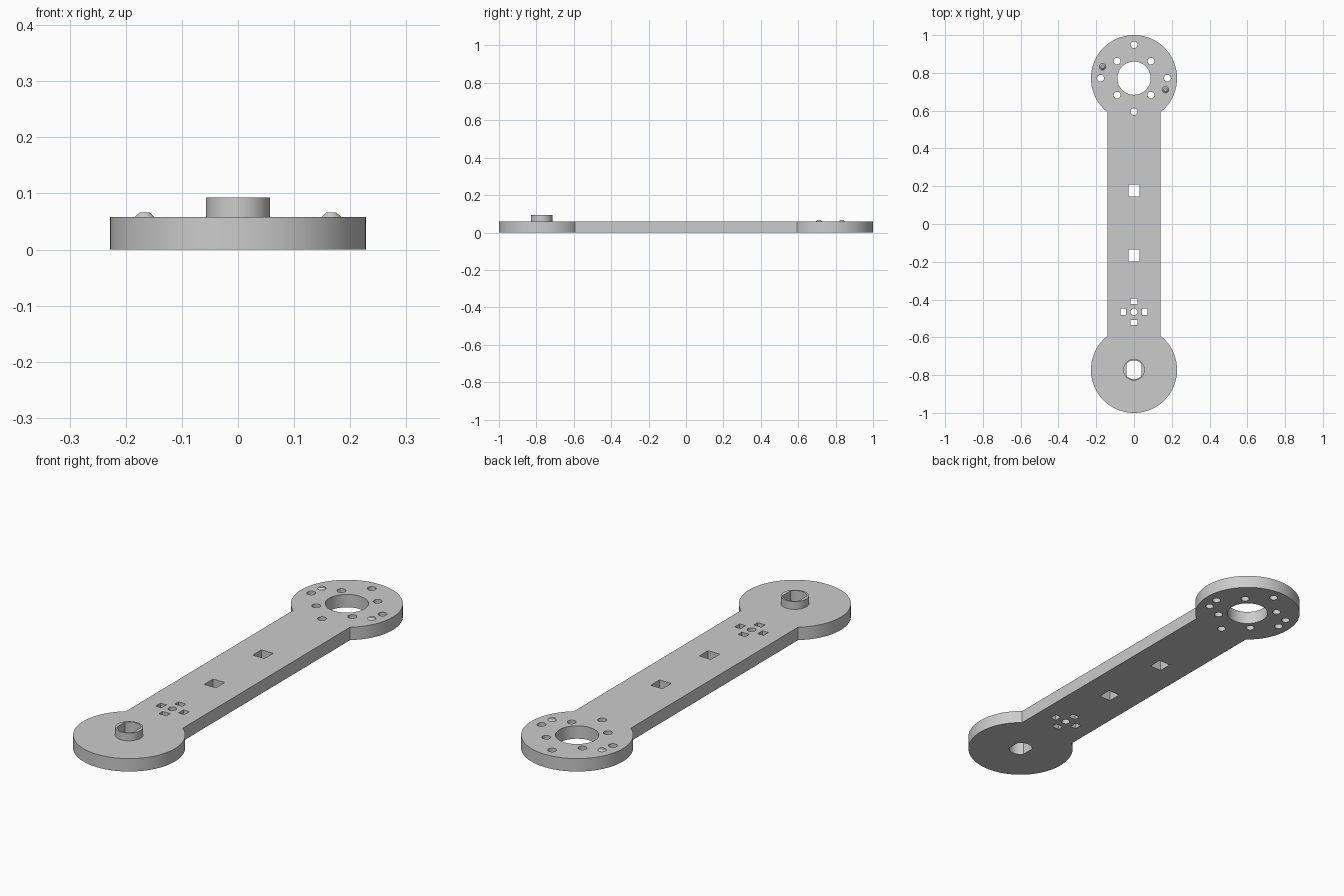
import bpy, bmesh, math

if "Cube" in bpy.data.objects:
    bpy.data.objects.remove(bpy.data.objects["Cube"])

T = 0.058            # plate thickness
BOSS_TOP = 0.093
R, CY, HW = 0.228, 0.772, 0.1414   # end disc radius, disc centre, bar half width

grey = bpy.data.materials.new("plain grey")
grey.diffuse_color = (0.6, 0.6, 0.6, 1)
grey.use_nodes = True
grey.node_tree.nodes["Principled BSDF"].inputs["Base Color"].default_value = grey.diffuse_color


def arc(cx, cy, r, a0, a1, n):
    return [(cx + r * math.cos(a0 + (a1 - a0) * i / n),
             cy + r * math.sin(a0 + (a1 - a0) * i / n)) for i in range(n + 1)]


def circle(cx, cy, r, n=32):
    return arc(cx, cy, r, 0, 2 * math.pi, n)[:-1]


def rect(cx, cy, w, h):
    return [(cx + sx * w / 2, cy + sy * h / 2)
            for sx, sy in ((-1, -1), (1, -1), (1, 1), (-1, 1))]


def double_d(cx, cy, r, flat):
    a = math.acos(flat / r)
    return arc(cx, cy, r, a, math.pi - a, 16) + arc(cx, cy, r, math.pi + a, 2 * math.pi - a, 16)


def finish(name, mesh):
    bm = bmesh.new()
    bm.from_mesh(mesh)
    bmesh.ops.remove_doubles(bm, verts=bm.verts, dist=1e-5)
    bmesh.ops.recalc_face_normals(bm, faces=bm.faces)
    bm.to_mesh(mesh)
    bm.free()
    mesh.materials.clear()
    mesh.materials.append(grey)
    ob = bpy.data.objects.new(name, mesh)
    bpy.context.collection.objects.link(ob)
    bpy.ops.object.select_all(action='DESELECT')
    ob.select_set(True)
    bpy.context.view_layer.objects.active = ob
    bpy.ops.object.shade_smooth_by_angle(angle=math.radians(30))
    return ob


def extrude_profile(name, loops, z0, z1):
    """Filled 2D outline (first loop) with holes (other loops), extruded z0..z1."""
    cu = bpy.data.curves.new(name + " profile", 'CURVE')
    cu.dimensions = '2D'
    cu.fill_mode = 'BOTH'
    cu.extrude = (z1 - z0) / 2
    for pts in loops:
        sp = cu.splines.new('POLY')
        sp.points.add(len(pts) - 1)
        for p, (x, y) in zip(sp.points, pts):
            p.co = (x, y, 0, 1)
        sp.use_cyclic_u = True
    tmp = bpy.data.objects.new(name + " tmp", cu)
    bpy.context.collection.objects.link(tmp)
    dg = bpy.context.evaluated_depsgraph_get()
    mesh = bpy.data.meshes.new_from_object(tmp.evaluated_get(dg))
    bpy.data.objects.remove(tmp)
    for v in mesh.vertices:
        v.co.z += (z0 + z1) / 2
    return finish(name, mesh)


# Plate outline: two discs joined by a straight bar
a = math.asin(HW / R)
outline = (arc(0, CY, R, -math.pi / 2 + a, 1.5 * math.pi - a, 80)
           + arc(0, -CY, R, math.pi / 2 + a, 2.5 * math.pi - a, 80))

# Holes in the upper disc
holes = [circle(0, CY, 0.088, 64)]
for i in range(4):
    b = i * math.pi / 2
    holes.append(circle(0.177 * math.cos(b), CY + 0.177 * math.sin(b), 0.018))
    b += math.pi / 4
    holes.append(circle(0.127 * math.cos(b), CY + 0.127 * math.sin(b), 0.018))

# Detent positions: sockets below, bumps on top
detents = [(0.177 * math.cos(math.radians(d)), CY + 0.177 * math.sin(math.radians(d)))
           for d in (160, -20)]
holes += [circle(x, y, 0.0175) for x, y in detents]

# Square windows, cross of slots, shaft hole
holes += [rect(0, y, 0.058, 0.062) for y in (0.177, -0.167)]
holes.append(circle(0, -0.465, 0.018))
for s in (-1, 1):
    holes.append(rect(0, -0.465 + s * 0.056, 0.037, 0.027))
    holes.append(rect(s * 0.057, -0.465, 0.029, 0.035))
shaft = double_d(0, -CY, 0.05, 0.041)
holes.append(shaft)

extrude_profile("arm_plate", [outline] + holes, 0, T)

# Raised collar round the shaft hole
extrude_profile("shaft_collar", [circle(0, -CY, 0.057, 64), shaft], T, BOSS_TOP)

# Detent bumps closing their sockets
for k, (x, y) in enumerate(detents):
    bm = bmesh.new()
    rings = [[bm.verts.new((px, py, z)) for px, py in circle(x, y, r)]
             for r, z in ((0.0175, 0.045), (0.0175, T), (0.009, 0.066))]
    bm.faces.new(rings[0])
    bm.faces.new(rings[-1])
    for lo, hi in zip(rings, rings[1:]):
        for i in range(len(lo)):
            j = (i + 1) % len(lo)
            bm.faces.new((lo[i], lo[j], hi[j], hi[i]))
    me = bpy.data.meshes.new("detent_bump")
    bm.to_mesh(me)
    bm.free()
    finish(f"detent_bump_{k + 1}", me)
